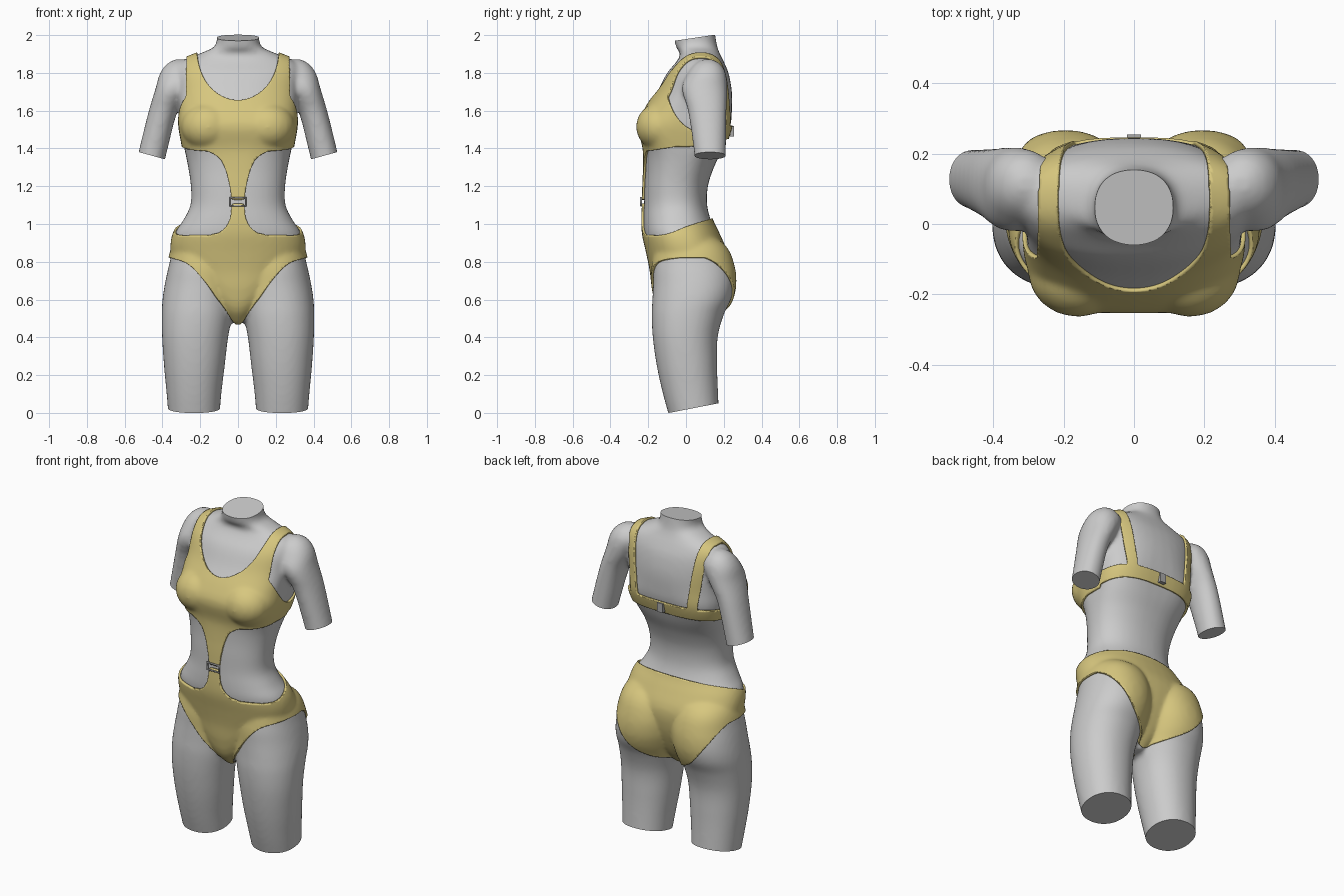
import bpy, bmesh, math
from mathutils import Vector, Matrix

if "Cube" in bpy.data.objects:
    bpy.data.objects.remove(bpy.data.objects["Cube"])


def material(name, rgb):
    m = bpy.data.materials.new(name)
    m.use_nodes = True
    m.diffuse_color = (*rgb, 1)
    m.node_tree.nodes["Principled BSDF"].inputs["Base Color"].default_value = (*rgb, 1)
    return m


GREY = material("mannequin grey", (0.6, 0.6, 0.6))
YELLOW = material("swimsuit yellow", (0.68, 0.57, 0.21))
METAL = material("buckle grey", (0.4, 0.4, 0.4))


def sample(rows, t):
    """Smooth curve through rows; the first value of each row is the parameter."""
    if t <= rows[0][0]:
        return rows[0][1:]
    if t >= rows[-1][0]:
        return rows[-1][1:]
    i = next(k for k in range(len(rows) - 1) if t <= rows[k + 1][0])
    p, q = rows[i], rows[i + 1]
    o, r = rows[max(i - 1, 0)], rows[min(i + 2, len(rows) - 1)]
    h = q[0] - p[0]
    u = (t - p[0]) / h
    out = []
    for k in range(1, len(p)):
        m0 = (q[k] - o[k]) / (q[0] - o[0]) * h
        m1 = (r[k] - p[k]) / (r[0] - p[0]) * h
        d = q[k] - p[k]
        out.append(p[k] + u * (m0 + u * (3 * d - 2 * m0 - m1 + u * (m0 + m1 - 2 * d))))
    return out


def loft(bm, rows, power, side=1, steps=48, count=40):
    """Closed loft; rows are z, x low, x high, y front, y back."""
    rings = []
    for j in range(steps + 1):
        z = rows[0][0] + (rows[-1][0] - rows[0][0]) * j / steps
        x0, x1, y0, y1 = sample(rows, z)
        e = 2 / power(z)
        ring = []
        for k in range(count):
            a = math.tau * k / count
            c, s = math.cos(a), math.sin(a)
            x = (x0 + x1) / 2 + (x1 - x0) / 2 * math.copysign(abs(c) ** e, c)
            y = (y0 + y1) / 2 + (y1 - y0) / 2 * math.copysign(abs(s) ** e, s)
            ring.append(bm.verts.new((side * x, y, z)))
        rings.append(ring)
    for a, b in zip(rings, rings[1:]):
        for k in range(count):
            n = (k + 1) % count
            bm.faces.new((a[k], a[n], b[n], b[k]))
    bm.faces.new(rings[0][::-1])
    bm.faces.new(rings[-1])


# Body sections
HALF = [(.48, .03, -.08, .06), (.55, .09, -.14, .12), (.65, .2, -.168, .17),
        (.75, .3, -.18, .2), (.85, .345, -.2, .205), (.95, .335, -.222, .165),
        (1.02, .29, -.225, .132), (1.1, .252, -.222, .112), (1.2, .25, -.22, .116),
        (1.3, .264, -.216, .148), (1.4, .284, -.218, .195), (1.52, .305, -.243, .235),
        (1.6, .308, -.212, .243), (1.7, .32, -.152, .243), (1.8, .325, -.1, .225),
        (1.86, .3, -.05, .2), (1.9, .21, -.03, .18), (1.94, .122, -.055, .165),
        (2.05, .118, -.068, .148)]
TORSO = [(z, -w, w, f, b) for z, w, f, b in HALF]
LEG = [(-.05, .1, .365, -.08, .178), (.1, .088, .378, -.122, .17), (.25, .07, .392, -.155, .165),
       (.4, .052, .402, -.176, .168), (.52, .03, .404, -.182, .2), (.6, .018, .4, -.178, .238),
       (.68, .006, .388, -.174, .255), (.78, .006, .366, -.17, .245),
       (.88, .04, .335, -.14, .2), (.95, .1, .26, -.05, .1)]
ARM = [(1.28, .4, .548, .05, .212), (1.4, .372, .522, .04, .212), (1.6, .318, .472, .01, .215),
       (1.72, .25, .436, -.022, .218), (1.8, .22, .412, .01, .21),
       (1.85, .25, .374, .05, .18), (1.872, .28, .335, .09, .14)]


def body_mesh(with_arms):
    """Fuse the body volumes into one smooth skin."""
    bm = bmesh.new()
    loft(bm, TORSO, lambda z: 2.25 + .9 * math.exp(-((z - 1.5) / .12) ** 2), steps=80)
    for side in (1, -1):
        loft(bm, LEG, lambda z: 2.15, side)
        bust = Matrix.Translation((side * .16, -.135, 1.515)) @ Matrix.Diagonal((.13, .118, .115, 1))
        bmesh.ops.create_uvsphere(bm, u_segments=24, v_segments=16, radius=1, matrix=bust)
        if with_arms:
            loft(bm, ARM, lambda z: 2.1, side)
    bmesh.ops.recalc_face_normals(bm, faces=bm.faces)
    me = bpy.data.meshes.new("skin")
    bm.to_mesh(me)
    bm.free()
    ob = bpy.data.objects.new("skin", me)
    bpy.context.collection.objects.link(ob)
    fuse = ob.modifiers.new("fuse", "REMESH")
    fuse.mode, fuse.voxel_size = "VOXEL", .012
    soft = ob.modifiers.new("soften", "SMOOTH")
    soft.factor, soft.iterations = .5, 10
    deps = bpy.context.evaluated_depsgraph_get()
    result = bpy.data.meshes.new_from_object(ob.evaluated_get(deps))
    bpy.data.objects.remove(ob)
    bm = bmesh.new()
    bm.from_mesh(result)
    return bm


def finish(bm, name, mat):
    me = bpy.data.meshes.new(name)
    bm.to_mesh(me)
    bm.free()
    me.materials.clear()
    me.materials.append(mat)
    me.shade_smooth()
    me.set_sharp_from_angle(angle=math.radians(45))
    ob = bpy.data.objects.new(name, me)
    bpy.context.collection.objects.link(ob)
    return ob


# Mannequin with flat cuts at neck, arms and thighs
bm = body_mesh(True)


def cut(point, normal, test):
    faces = [f for f in bm.faces if test(f.calc_center_median())]
    geom = list({v for f in faces for v in f.verts}) + list({e for f in faces for e in f.edges}) + faces
    bmesh.ops.bisect_plane(bm, geom=geom, plane_co=point, plane_no=normal, clear_outer=True)
    bmesh.ops.holes_fill(bm, edges=[e for e in bm.edges if e.is_boundary], sides=0)


cut((0, .14, 2), (0, -.15, 1), lambda c: c.z > 1.9)
cut((0, -.09, 0), (0, .19, -.98), lambda c: c.z < .2)
for s in (1, -1):
    cut((s * .45, .13, 1.36), (s * .266, 0, -.964), lambda c: c.x * s > .33 and 1.2 < c.z < 1.5)
finish(bm, "mannequin_body", GREY)

# Swimsuit outlines
TONGUE_TOP = [(1.13, .033), (1.2, .043), (1.3, .07), (1.36, .11), (1.4, .2), (1.42, .36)]
TONGUE_LOW = [(.925, .36), (.94, .16), (.965, .085), (1.02, .045), (1.09, .033)]
WAIST = [(-.23, .935), (-.1, .945), (0, .98), (.14, 1.03)]
LEG_FRONT = [(0, .47), (.03, .5), (.11, .6), (.18, .7), (.26, .785), (.35, .82)]
LEG_BACK = [(0, .49), (.12, .54), (.22, .61), (.3, .72), (.35, .82)]


def top_piece(a, y, z):
    low = 1.42 + .16 * y
    if y < (.1 if z > 1.6 else .05):
        neck = .2 * (1 - math.hypot(a / .215, min(0, z - 1.92) / .27))
        hole = .2 * (1 - math.hypot((y - .08) / .18, min(0, z - 1.75) / .26))
        hem = min(low - z, a - sample(TONGUE_TOP, z)[0])
        return max(neck, min(a - .268, hole), hem, 1.128 - z)
    strap = max(abs(a - .19 - .05 * (z - 1.5) / .4) - .027, low - z)
    return min(strap, max(low - z, z - low - .065))


def bottom_piece(a, y, z):
    top = z - sample(WAIST, y)[0]
    if y < -.05:
        top = min(top, max(a - sample(TONGUE_LOW, z)[0], z - 1.108))
    return max(top, sample(LEG_FRONT if y < 0 else LEG_BACK, a)[0] - z)


def suit_edge(p):
    piece = top_piece if p.z > 1.118 else bottom_piece
    return piece(abs(p.x), p.y, p.z) or 1e-6


# Cloth shell: trim the skin along the outlines, then lift it off the body
bm = body_mesh(False)
bm.normal_update()
value = {v: suit_edge(v.co) for v in bm.verts}
new = set()
for e in list(bm.edges):
    v, w = e.verts
    if value[v] * value[w] < 0:
        t = value[v] / (value[v] - value[w])
        n = bmesh.utils.edge_split(e, v, min(max(t, .03), .97))[1]
        n.normal = v.normal.lerp(w.normal, t).normalized()
        value[n] = 0
        new.add(n)
for f in list(bm.faces):
    ends = [v for v in f.verts if v in new]
    if len(ends) >= 2:
        bmesh.utils.face_split(f, ends[0], ends[1])
lift = {v: v.normal.copy() for v in bm.verts}
for v in bm.verts:
    v.co += lift[v] * .012
bmesh.ops.delete(bm, geom=[f for f in bm.faces if sum(value[v] for v in f.verts) > 0], context="FACES")
suit = finish(bm, "swimsuit", YELLOW)
hem = suit.modifiers.new("cloth thickness", "SOLIDIFY")
hem.thickness, hem.offset = .012, -1

# Front buckle ring
ring = bpy.data.curves.new("front_buckle", "CURVE")
ring.dimensions = "3D"
ring.bevel_depth, ring.bevel_resolution = .006, 2
line = ring.splines.new("POLY")
line.points.add(3)
for p, (sx, sz) in zip(line.points, ((-1, -1), (1, -1), (1, 1), (-1, 1))):
    p.co = (sx * .04, -.238, 1.118 + sz * .021, 1)
line.use_cyclic_u = True
ring.materials.append(METAL)
bpy.context.collection.objects.link(bpy.data.objects.new("front_buckle", ring))

# Back clasp
bm = bmesh.new()
bmesh.ops.create_cube(bm, size=1, matrix=Matrix.Translation((0, .243, 1.49)) @ Matrix.Diagonal((.04, .022, .055, 1)))
finish(bm, "back_clasp", METAL)
